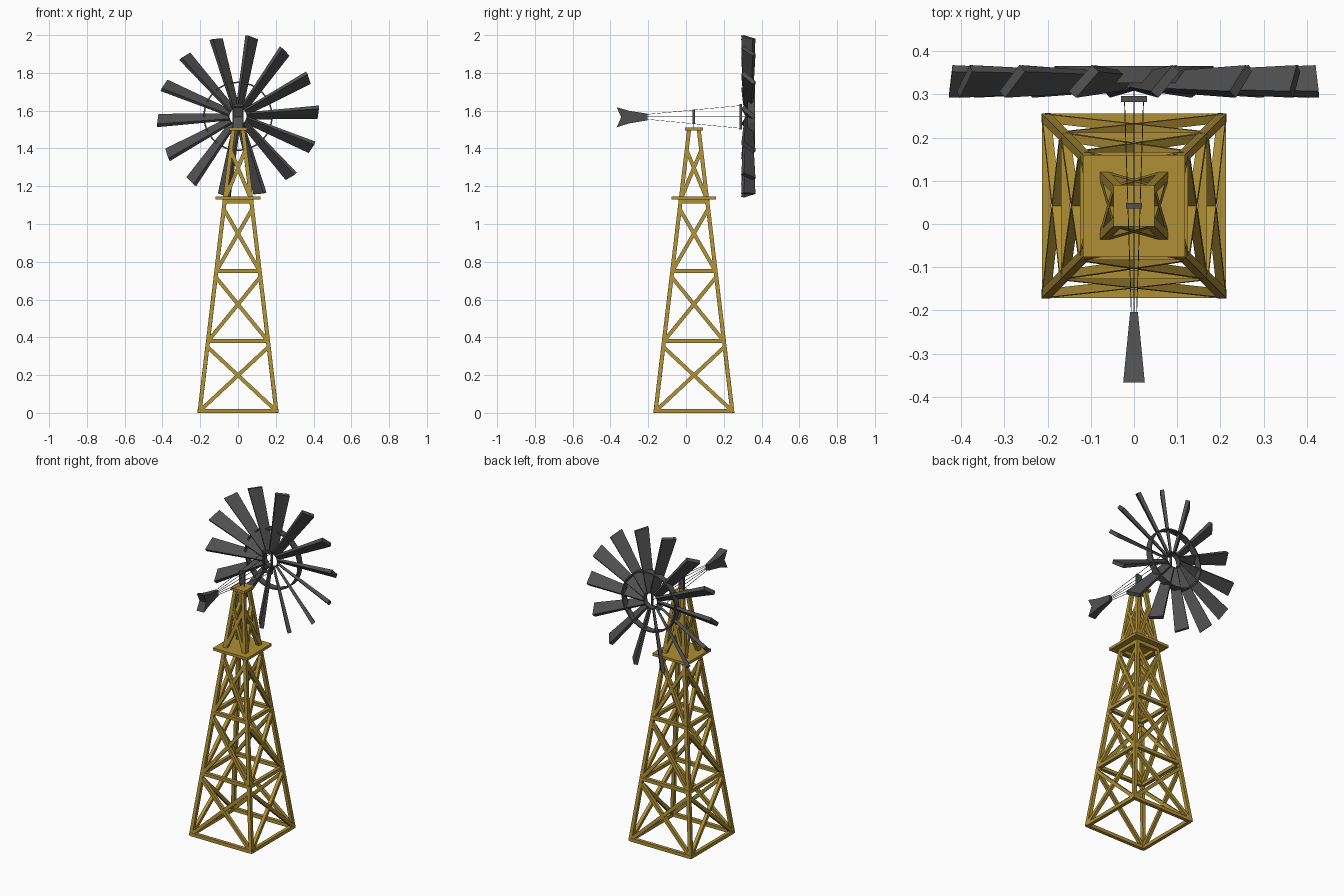
import bpy, bmesh, math
from mathutils import Vector, Matrix

if "Cube" in bpy.data.objects:
    bpy.data.objects.remove(bpy.data.objects["Cube"])

CY = 0.042           # tower axis in y
HUB = Vector((0, 0.33, 1.57))


def material(name, rgb):
    m = bpy.data.materials.new(name)
    m.diffuse_color = (*rgb, 1)
    m.use_nodes = True
    m.node_tree.nodes["Principled BSDF"].inputs["Base Color"].default_value = m.diffuse_color
    return m


WOOD = material("wood", (0.43, 0.28, 0.035))
IRON = material("dark_metal", (0.08, 0.08, 0.08))


def finish(name, bm, mat):
    bmesh.ops.recalc_face_normals(bm, faces=bm.faces)
    me = bpy.data.meshes.new(name)
    bm.to_mesh(me)
    bm.free()
    me.materials.append(mat)
    ob = bpy.data.objects.new(name, me)
    bpy.context.collection.objects.link(ob)
    return ob


def box(bm, center, size):
    bmesh.ops.create_cube(bm, size=1, matrix=Matrix.Translation(center) @ Matrix.Diagonal((*size, 1)))


def loft(bm, a, b):
    """Closed solid between two matching outlines."""
    va, vb = [bm.verts.new(p) for p in a], [bm.verts.new(p) for p in b]
    n = len(va)
    bm.faces.new(va)
    bm.faces.new(vb[::-1])
    for i in range(n):
        bm.faces.new((va[i], vb[i], vb[(i + 1) % n], va[(i + 1) % n]))


def beam(bm, p, q, w, out=(0, 0, 1)):
    """Square bar from p to q."""
    p, q = Vector(p), Vector(q)
    d = (q - p).normalized()
    s = d.cross(Vector(out)).normalized() * w / 2
    t = d.cross(s).normalized() * w / 2
    ring = [s + t, s - t, -s - t, t - s]
    loft(bm, [p + r for r in ring], [q + r for r in ring])


def band(bm, r0, r1, y0, y1, n):
    """Flat-sided ring round the rotor axis."""
    prof = [(r0, y0), (r1, y0), (r1, y1), (r0, y1)]
    rows = []
    for i in range(n):
        a = math.tau * i / n
        rows.append([bm.verts.new((r * math.cos(a), y, HUB.z + r * math.sin(a))) for r, y in prof])
    for i in range(n):
        a, b = rows[i], rows[(i + 1) % n]
        for k in range(4):
            bm.faces.new((a[k], b[k], b[(k + 1) % 4], a[(k + 1) % 4]))


def half(z):
    return 0.204 - 0.119 * z


def corner(i, z):
    sx, sy = ((1, 1), (-1, 1), (-1, -1), (1, -1))[i % 4]
    return Vector((sx * half(z), CY + sy * half(z), z))


# four leaning legs
bm = bmesh.new()
for i in range(4):
    beam(bm, corner(i, 0), corner(i, 1.5), 0.021, (1, 0, 0))
bmesh.ops.translate(bm, verts=[v for v in bm.verts if v.co.z < 0], vec=(0, 0, 0.001))
finish("tower_legs", bm, WOOD)

# horizontal rails and crossed braces on each side
rails, braces = bmesh.new(), bmesh.new()
spans = [(0.01, 0.35), (0.38, 0.72), (0.75, 1.08), (1.13, 1.39)]
for i in range(4):
    face_out = (corner(i, 0) + corner(i + 1, 0)) / 2 - Vector((0, CY, 0))
    for z in (0.01, 0.38, 0.75, 1.12):
        beam(rails, corner(i, z), corner(i + 1, z), 0.021)
    for z0, z1 in spans:
        beam(braces, corner(i, z0), corner(i + 1, z1), 0.02, face_out)
        beam(braces, corner(i + 1, z0), corner(i, z1), 0.02, face_out)
finish("tower_rails", rails, WOOD)
finish("tower_braces", braces, WOOD)

# platform and top cap
bm = bmesh.new()
box(bm, (0, CY, 1.138), (0.236, 0.236, 0.016))
finish("platform", bm, WOOD)
bm = bmesh.new()
box(bm, (0, CY, 1.503), (0.096, 0.096, 0.016))
finish("top_cap", bm, WOOD)

# pitched tapered blades with a slanted tip
bm = bmesh.new()
PITCH = math.radians(49)
for i in range(14):
    a = math.radians(3) + math.tau * i / 14
    rad = Vector((math.cos(a), 0, math.sin(a)))
    cw = Vector((math.sin(a), 0, -math.cos(a)))
    chord = cw * math.cos(PITCH) + Vector((0, math.sin(PITCH), 0))
    nor = rad.cross(chord)

    def section(r, w, t, slant):
        return [HUB + rad * (r - slant * u) + chord * w / 2 * u + nor * t / 2 * v
                for u, v in ((1, 1), (1, -1), (-1, -1), (-1, 1))]
    loft(bm, section(0.047, 0.045, 0.012, 0), section(0.425, 0.08, 0.023, 0.005))
finish("rotor_blades", bm, IRON)

# rings that tie the blades
bm = bmesh.new()
band(bm, 0.176, 0.184, 0.326, 0.366, 32)
finish("rotor_ring", bm, IRON)
bm = bmesh.new()
band(bm, 0.045, 0.051, 0.315, 0.345, 24)
finish("hub_ring", bm, IRON)

# narrow bearing frame in front of the rotor
bm = bmesh.new()
for s in (-1, 1):
    box(bm, (0, 0.289, 1.567 + s * 0.061), (0.06, 0.014, 0.012))
    box(bm, (s * 0.027, 0.289, 1.567), (0.006, 0.014, 0.134))
finish("bearing_frame", bm, IRON)

# thin rods from the bearing frame to the tail
bm = bmesh.new()
for s in (-1, 1):
    beam(bm, (s * 0.022, 0.287, 1.627), (s * 0.006, -0.21, 1.58), 0.002)
    beam(bm, (s * 0.022, 0.287, 1.507), (s * 0.006, -0.21, 1.555), 0.002)
beam(bm, (0, 0.33, 1.567), (0, -0.21, 1.567), 0.002)
finish("tail_rods", bm, IRON)

# pivot on the tower top
bm = bmesh.new()
box(bm, (0, CY, 1.568), (0.036, 0.013, 0.078))
for s in (-1, 1):
    box(bm, (s * 0.013, CY, 1.52), (0.003, 0.003, 0.03))
finish("pivot", bm, IRON)

# notched tail vane, thicker at the back
bm = bmesh.new()
outline = [(-0.204, 1.549), (-0.204, 1.584), (-0.30, 1.599), (-0.367, 1.618),
           (-0.343, 1.566), (-0.367, 1.512), (-0.30, 1.533)]


def thick(y):
    return 0.009 + 0.016 * (-0.204 - y) / 0.163


loft(bm, [(thick(y), y, z) for y, z in outline], [(-thick(y), y, z) for y, z in outline])
finish("tail_vane", bm, IRON)
